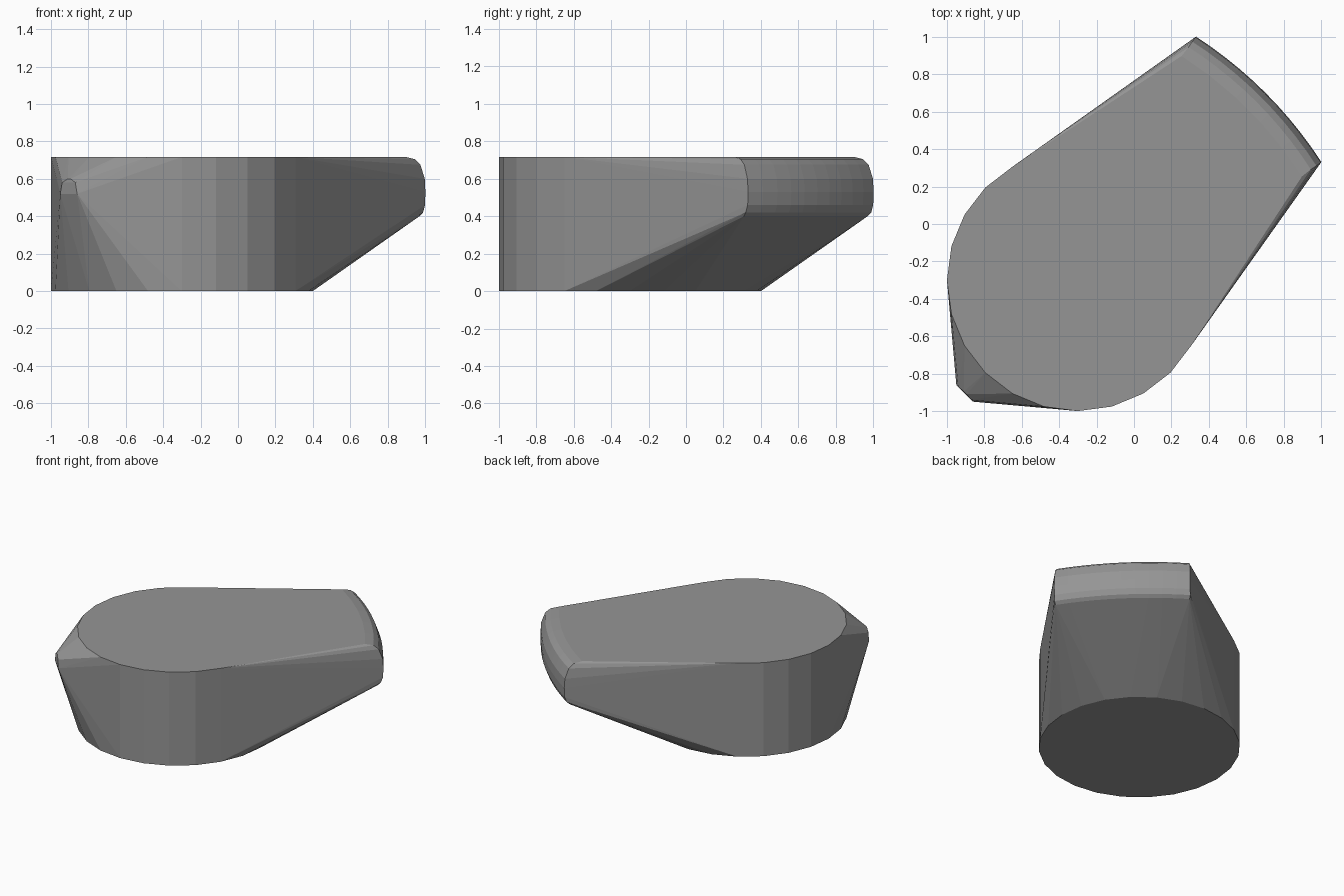
import bpy
import bmesh
from math import cos, sin, pi, sqrt, radians

cube = bpy.data.objects.get("Cube")
if cube:
    bpy.data.objects.remove(cube, do_unlink=True)

HEIGHT = 0.717
HALF_WIDTH = 0.474


def material(name, value):
    mat = bpy.data.materials.new(name)
    mat.use_nodes = True
    colour = (value, value, value, 1)
    mat.diffuse_color = colour
    mat.node_tree.nodes["Principled BSDF"].inputs["Base Color"].default_value = colour
    return mat


def diagonal(u, v, z):
    """Point at u along the body's diagonal axis and v across it."""
    return ((u - v) / sqrt(2), (u + v) / sqrt(2), z)


points = []

# Round drum at the wide end
segments = 24
for i in range(segments):
    a = 2 * pi * i / segments
    for z in (0, HEIGHT):
        points.append((-0.3 + 0.7 * cos(a), -0.3 + 0.7 * sin(a), z))

# Bowed, rounded nose at the narrow end: (reach, height, width factor)
profile = [(0.905, 0.40, 0.985), (0.925, 0.42, 1), (0.94, 0.46, 1),
           (0.943, 0.53, 1), (0.938, 0.60, 1), (0.91, 0.675, 0.99),
           (0.875, 0.705, 0.975), (0.815, HEIGHT, 0.96)]
steps = 10
for u, z, width in profile:
    for i in range(steps + 1):
        t = 2 * i / steps - 1
        points.append(diagonal(u + 0.05 * (1 - t * t), t * HALF_WIDTH * width, z))

# Small pointed spur behind the drum, mirrored across the diagonal
for x, y, z in [(-0.95, -0.86, 0.52), (-0.94, -0.87, 0.58), (-0.91, -0.895, 0.60)]:
    points += [(x, y, z), (y, x, z)]

# Stretch one convex skin over drum, nose and spur
bm = bmesh.new()
for p in points:
    bm.verts.new(p)
hull = bmesh.ops.convex_hull(bm, input=bm.verts[:])
loose = {v for v in hull["geom_interior"] + hull["geom_unused"]
         if isinstance(v, bmesh.types.BMVert)}
bmesh.ops.delete(bm, geom=list(loose), context='VERTS')
bmesh.ops.dissolve_limit(bm, angle_limit=radians(0.5),
                         verts=bm.verts[:], edges=bm.edges[:])
bmesh.ops.recalc_face_normals(bm, faces=bm.faces[:])

mesh = bpy.data.meshes.new("wedge_body")
bm.to_mesh(mesh)
bm.free()
mesh.materials.append(material("mid grey", 0.3))
body = bpy.data.objects.new("wedge_body", mesh)
bpy.context.collection.objects.link(body)
